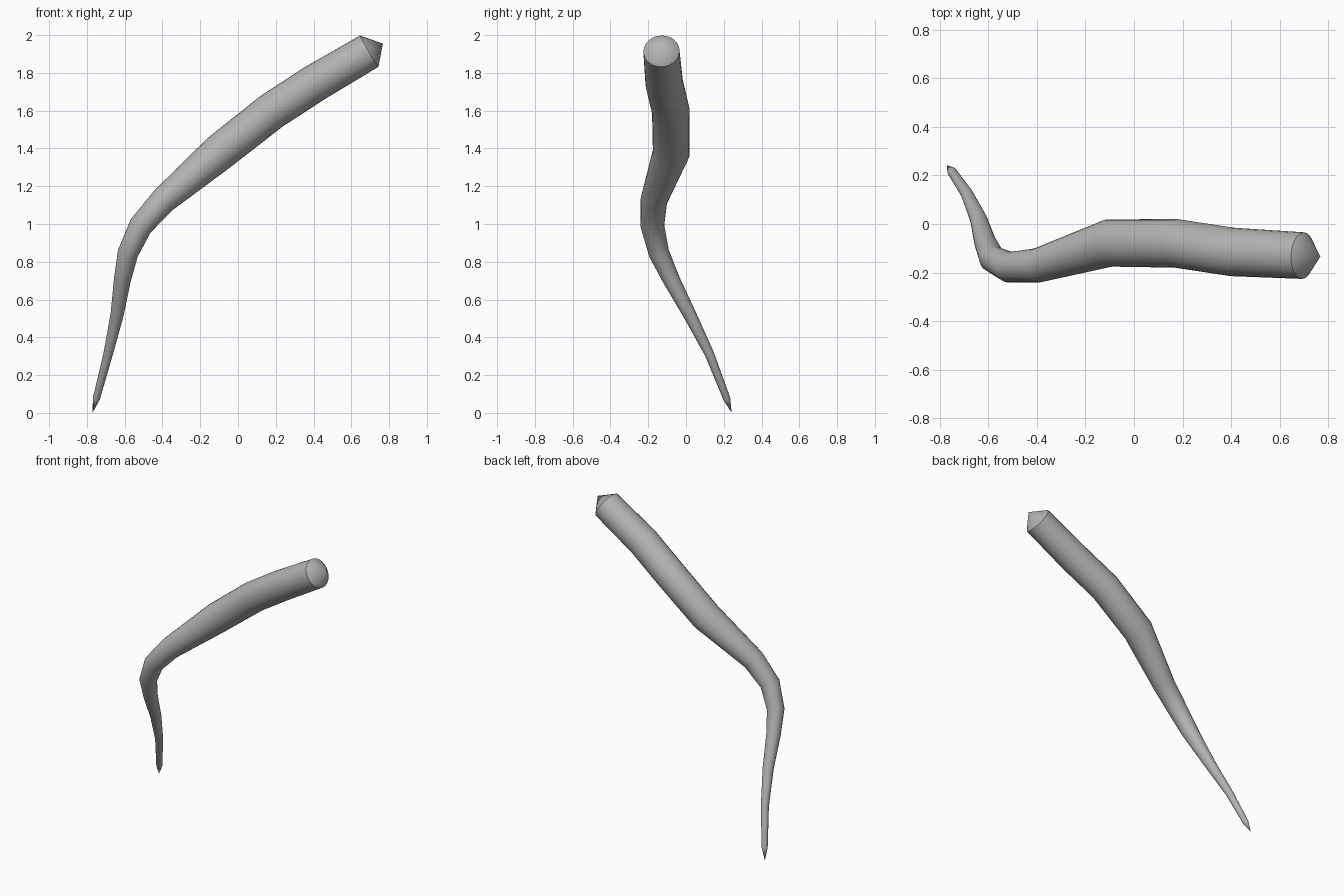
import bpy, bmesh, math
from mathutils import Vector

if "Cube" in bpy.data.objects:
    bpy.data.objects.remove(bpy.data.objects["Cube"])

SIDES = 24

# Centre line with radius (x, y, z, r), thick end to thin end
PATH = [
    (0.695, -0.130, 1.915, 0.096),
    (0.405, -0.115, 1.745, 0.100),
    (0.175, -0.080, 1.595, 0.100),
    (-0.100, -0.078, 1.378, 0.098),
    (-0.395, -0.170, 1.125, 0.071),
    (-0.515, -0.178, 0.990, 0.063),
    (-0.583, -0.143, 0.845, 0.055),
    (-0.613, -0.075, 0.700, 0.045),
    (-0.640, 0.020, 0.520, 0.035),
    (-0.688, 0.125, 0.310, 0.025),
    (-0.750, 0.216, 0.075, 0.019),
]
TOP_TIP = Vector((0.767, -0.135, 1.955))
LOW_TIP = Vector((-0.770, 0.242, 0.0))

gray = bpy.data.materials.new("gray")
gray.diffuse_color = (0.45, 0.45, 0.45, 1)
gray.use_nodes = True
gray.node_tree.nodes["Principled BSDF"].inputs["Base Color"].default_value = gray.diffuse_color

# Tapered bent tube: one ring per path point, carried along without twisting
points = [Vector(p[:3]) for p in PATH]
bm = bmesh.new()
rings, tangent, side = [], None, None
for i, (p, row) in enumerate(zip(points, PATH)):
    before = (p - points[i - 1]).normalized() if i else Vector()
    after = (points[i + 1] - p).normalized() if i + 1 < len(points) else Vector()
    t = (before + after).normalized()
    if side is None:
        side = t.cross(Vector((0, 1, 0))).normalized()
    else:
        side = tangent.rotation_difference(t) @ side
    tangent = t
    up = t.cross(side)
    ring = []
    for k in range(SIDES):
        a = 2 * math.pi * k / SIDES
        ring.append(bm.verts.new(p + row[3] * (math.cos(a) * side + math.sin(a) * up)))
    rings.append(ring)

for r0, r1 in zip(rings, rings[1:]):
    for k in range(SIDES):
        n = (k + 1) % SIDES
        bm.faces.new((r0[k], r0[n], r1[n], r1[k]))

# Pointed ends
for ring, tip in ((rings[0], TOP_TIP), (rings[-1], LOW_TIP)):
    v = bm.verts.new(tip)
    for k in range(SIDES):
        bm.faces.new((ring[k], ring[(k + 1) % SIDES], v))

bmesh.ops.recalc_face_normals(bm, faces=bm.faces)
mesh = bpy.data.meshes.new("curved_spike")
bm.to_mesh(mesh)
bm.free()
mesh.materials.append(gray)
spike = bpy.data.objects.new("curved_spike", mesh)
bpy.context.collection.objects.link(spike)

# Smooth sides, crisp rim at the thick end
bpy.context.view_layer.objects.active = spike
spike.select_set(True)
bpy.ops.object.shade_smooth_by_angle(angle=math.radians(30))
